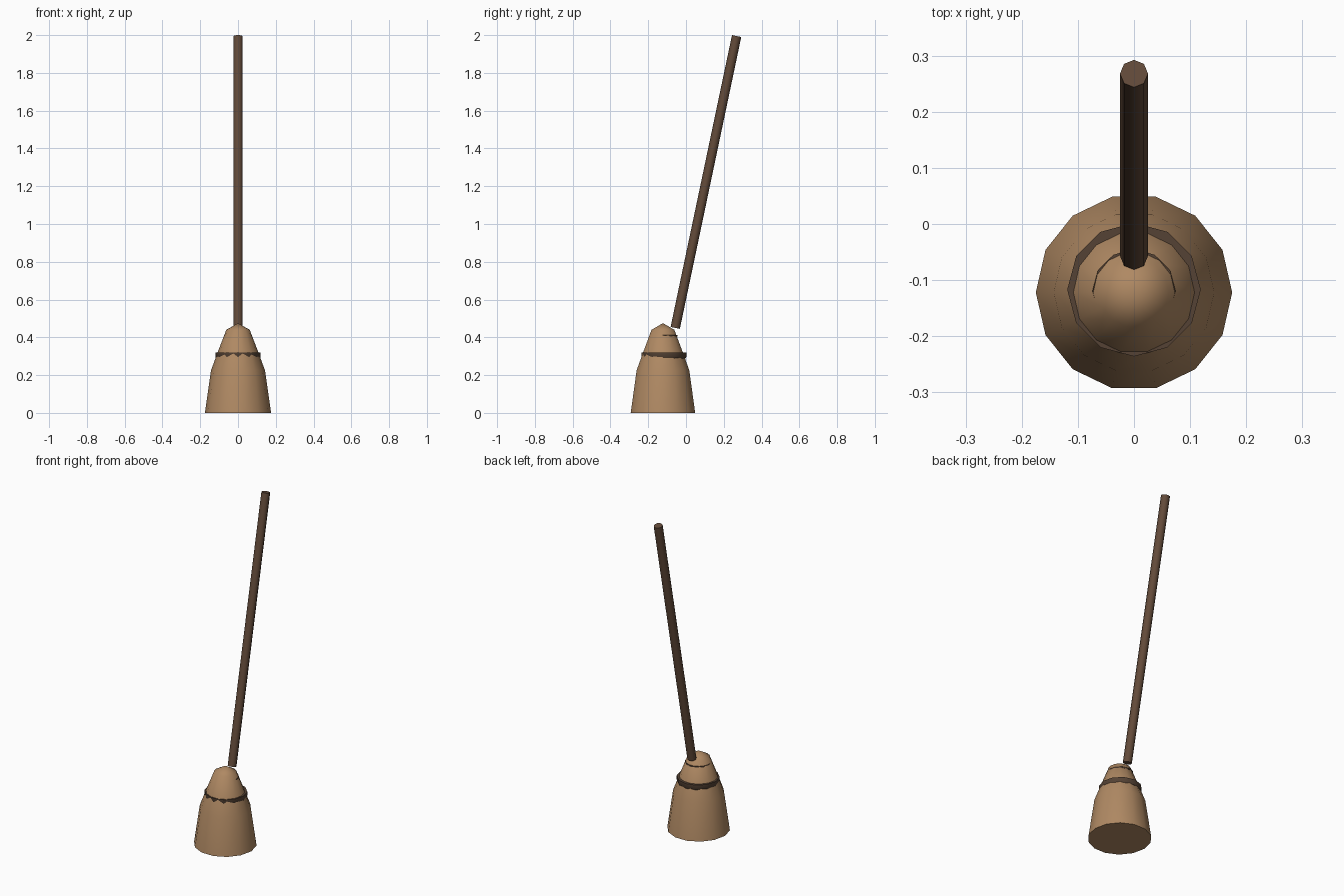
import bpy, bmesh, math
from mathutils import Vector

if "Cube" in bpy.data.objects:
    bpy.data.objects.remove(bpy.data.objects["Cube"])


def material(name, color):
    m = bpy.data.materials.new(name)
    m.diffuse_color = (*color, 1)
    m.use_nodes = True
    m.node_tree.nodes["Principled BSDF"].inputs["Base Color"].default_value = m.diffuse_color
    return m


straw = material("straw", (0.43, 0.25, 0.125))
wood = material("dark_wood", (0.125, 0.07, 0.042))
twine = material("twine", (0.09, 0.055, 0.035))


def lathe(name, profile, sides, center, mat, closed=False, angle=40):
    """Revolve (radius, z) points around a vertical axis."""
    bm = bmesh.new()
    rings = []
    for r, z in profile:
        if r == 0:
            rings.append([bm.verts.new((0, 0, z))] * sides)
        else:
            rings.append([bm.verts.new((r * math.cos(2 * math.pi * i / sides),
                                        r * math.sin(2 * math.pi * i / sides), z))
                          for i in range(sides)])
    pairs = list(zip(rings, rings[1:]))
    if closed:
        pairs.append((rings[-1], rings[0]))
    for a, b in pairs:
        for i in range(sides):
            j = (i + 1) % sides
            bm.faces.new(list(dict.fromkeys((a[i], a[j], b[j], b[i]))))
    if not closed:
        for ring in (rings[0], rings[-1]):
            if ring[0] is not ring[1]:
                bm.faces.new(ring)
    bmesh.ops.recalc_face_normals(bm, faces=bm.faces)
    mesh = bpy.data.meshes.new(name)
    bm.to_mesh(mesh)
    bm.free()
    ob = bpy.data.objects.new(name, mesh)
    bpy.context.collection.objects.link(ob)
    ob.location = center
    mesh.materials.append(mat)
    bpy.ops.object.select_all(action='DESELECT')
    ob.select_set(True)
    bpy.context.view_layer.objects.active = ob
    bpy.ops.object.shade_smooth_by_angle(angle=math.radians(angle))
    return ob


# Bristle head
lathe("bristles", [(0.175, 0), (0.143, 0.225), (0.108, 0.32), (0.062, 0.44), (0, 0.475)],
      14, (0, -0.122, 0), straw, angle=60)

# Twine bands, set slightly towards the back so they sink into the front
lathe("lower_band", [(0.114, 0.288), (0.119, 0.296), (0.119, 0.32), (0.09, 0.32), (0.09, 0.288)],
      12, (0, -0.117, 0), twine, closed=True)
lathe("upper_band", [(0.074, 0.405), (0.074, 0.412), (0.05, 0.412), (0.05, 0.405)],
      12, (0, -0.119, 0), twine, closed=True)

# Leaning handle
start, end = Vector((0, -0.057, 0.45)), Vector((0, 0.268, 1.995))
axis = end - start
handle = lathe("handle", [(0.025, 0), (0.025, axis.length)], 8, start, wood, angle=60)
handle.rotation_euler = (-math.atan2(axis.y, axis.z), 0, 0)
